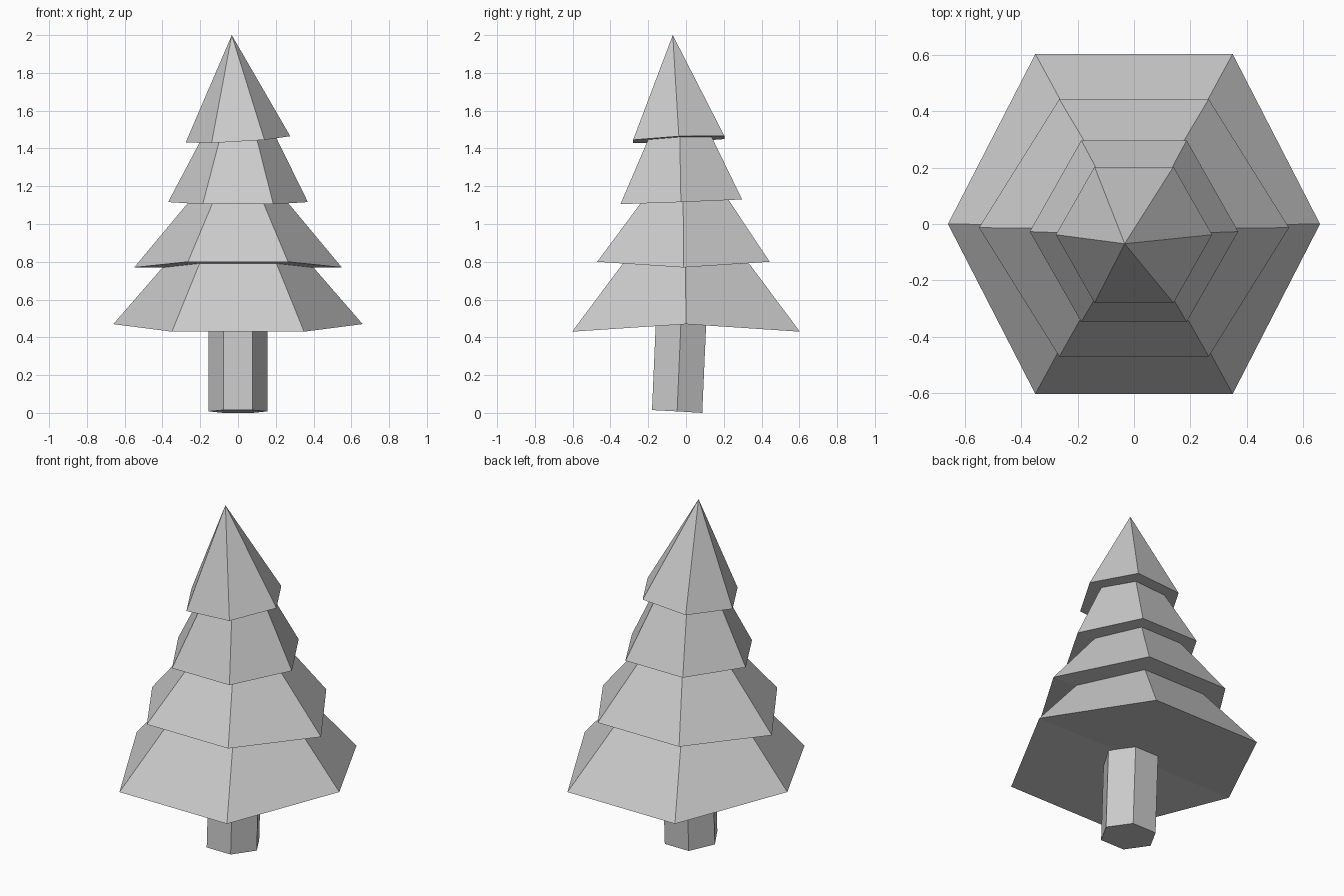
import bpy, bmesh

if "Cube" in bpy.data.objects:
    bpy.data.objects.remove(bpy.data.objects["Cube"])


def ring(rx, hx, ys, zs, roll=0.0):
    """Six corners of a slightly skewed hexagon; ys/zs are (front, middle, back)."""
    (yf, ym, yb), (zf, zm, zb) = ys, zs
    pts = [(rx, ym, zm), (hx, yb, zb), (-hx, yb, zb),
           (-rx, ym, zm), (-hx, yf, zf), (hx, yf, zf)]
    return [(x, y, z + roll * x) for x, y, z in pts]


def cap(bm, v, flip):
    # two quads folded along the left-right line
    for quad in ((v[0], v[1], v[2], v[3]), (v[3], v[4], v[5], v[0])):
        bm.faces.new(quad[::-1] if flip else quad)


def solid(name, low, top):
    """Closed six-sided solid from a lower ring to an upper ring or a single tip."""
    bm = bmesh.new()
    a = [bm.verts.new(p) for p in low]
    b = [bm.verts.new(p) for p in top]
    cap(bm, a, True)
    for i in range(6):
        j = (i + 1) % 6
        if len(b) == 1:
            bm.faces.new((a[i], a[j], b[0]))
        else:
            bm.faces.new((a[i], a[j], b[j], b[i]))
    if len(b) == 6:
        cap(bm, b, False)
    mesh = bpy.data.meshes.new(name)
    bm.to_mesh(mesh)
    bm.free()
    bpy.context.collection.objects.link(bpy.data.objects.new(name, mesh))


# Trunk, leaning slightly back
solid("trunk",
      ring(0.155, 0.078, (-0.18, -0.047, 0.086), (0.015, 0.008, 0.0)),
      ring(0.155, 0.078, (-0.16, -0.027, 0.107), (0.475, 0.475, 0.475)))

# Foliage tiers, bottom to top
solid("foliage_bottom",
      ring(0.66, 0.35, (-0.603, 0.0, 0.603), (0.43, 0.47, 0.43)),
      ring(0.395, 0.203, (-0.333, -0.003, 0.333), (0.792, 0.775, 0.792)))
solid("foliage_lower",
      ring(0.55, 0.265, (-0.47, -0.013, 0.443), (0.80, 0.77, 0.80)),
      ring(0.26, 0.135, (-0.24, -0.015, 0.225), (1.11, 1.118, 1.128)))
solid("foliage_upper",
      ring(0.37, 0.187, (-0.347, -0.027, 0.297), (1.105, 1.116, 1.13)),
      ring(0.20, 0.10, (-0.20, -0.033, 0.135), (1.442, 1.45, 1.457), 0.06))
solid("foliage_top",
      ring(0.277, 0.14, (-0.28, -0.038, 0.203), (1.437, 1.448, 1.458), 0.06),
      [(-0.033, -0.07, 2.0)])
